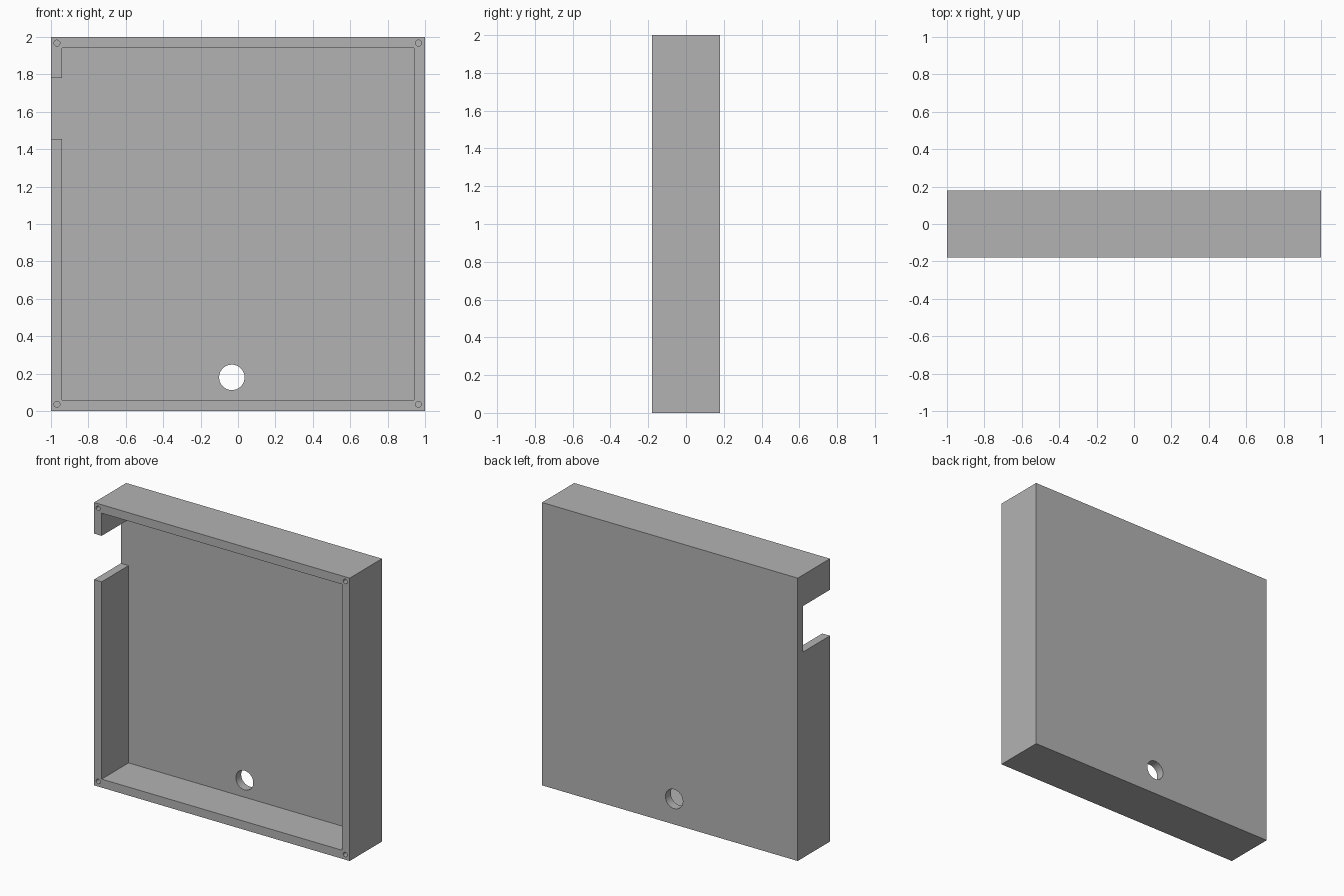
import bpy
import math

default = bpy.data.objects.get("Cube")
if default:
    bpy.data.objects.remove(default, do_unlink=True)

DEPTH = 0.18   # half the depth of the tray
WALL = 0.06
FLOOR = DEPTH - WALL

grey = bpy.data.materials.new("plain_grey")
grey.use_nodes = True
colour = (0.45, 0.45, 0.45, 1)
grey.diffuse_color = colour
grey.node_tree.nodes["Principled BSDF"].inputs["Base Color"].default_value = colour


def box(name, low, high):
    centre = [(a + b) / 2 for a, b in zip(low, high)]
    bpy.ops.mesh.primitive_cube_add(size=1, location=centre)
    obj = bpy.context.object
    obj.name = name
    obj.scale = [b - a for a, b in zip(low, high)]
    bpy.ops.object.transform_apply(location=True, rotation=False, scale=True)
    return obj


def rod(name, x, z, radius, front, back, sides):
    bpy.ops.mesh.primitive_cylinder_add(
        vertices=sides, radius=radius, depth=back - front,
        location=(x, (front + back) / 2, z), rotation=(math.pi / 2, 0, 0))
    obj = bpy.context.object
    obj.name = name
    return obj


def cut(target, cutter):
    cutter.hide_render = True
    mod = target.modifiers.new("cut", "BOOLEAN")
    mod.operation = "DIFFERENCE"
    mod.solver = "EXACT"
    mod.object = cutter
    bpy.context.view_layer.objects.active = target
    bpy.ops.object.modifier_apply(modifier=mod.name)
    bpy.data.objects.remove(cutter, do_unlink=True)


# Solid block, hollowed from the front
tray = box("enclosure_tray", (-1, -DEPTH, 0), (1, DEPTH, 2))
tray.data.materials.append(grey)
cut(tray, box("cavity_cutter", (WALL - 1, -0.3, WALL), (1 - WALL, FLOOR, 2 - WALL)))

# Open notch in the right-hand side wall
cut(tray, box("notch_cutter", (-1.1, -0.3, 1.455), (-0.9, FLOOR, 1.78)))

# Round cable hole through the back panel
cut(tray, rod("cable_hole_cutter", -0.033, 0.18, 0.068, 0, 0.3, 64))

# Blind screw holes in the four rim corners
for x in (-0.968, 0.965):
    for z in (0.036, 1.967):
        cut(tray, rod("screw_hole_cutter", x, z, 0.016, -0.3, -0.03, 24))

# Smooth hole walls with sharp rims
bpy.ops.object.select_all(action="DESELECT")
tray.select_set(True)
bpy.context.view_layer.objects.active = tray
bpy.ops.object.shade_smooth_by_angle(angle=math.radians(30))
